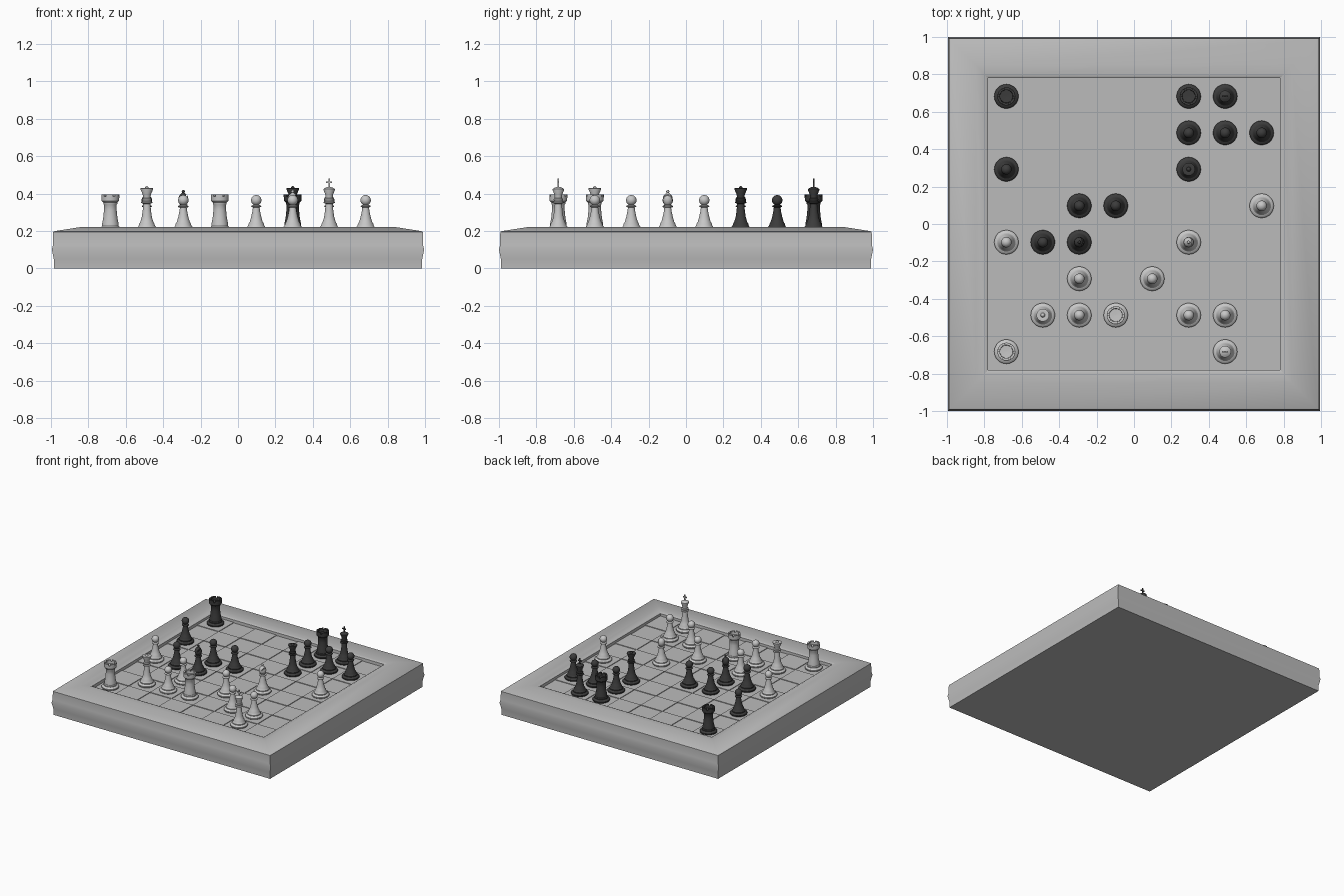
import bpy, bmesh, math
from mathutils import Matrix

if "Cube" in bpy.data.objects:
    bpy.data.objects.remove(bpy.data.objects["Cube"])

SQ = 0.195          # square size
FLOOR = 0.186       # recessed squares
TOP = 0.191         # raised squares, where pieces stand


def material(name, v):
    m = bpy.data.materials.new(name)
    m.diffuse_color = (v, v, v, 1)
    m.use_nodes = True
    m.node_tree.nodes["Principled BSDF"].inputs["Base Color"].default_value = m.diffuse_color
    return m


GREY = material("board grey", 0.5)
LIGHT = material("light piece grey", 0.57)
DARK = material("dark piece grey", 0.045)


def make(name, bm, mat, angle=35):
    bmesh.ops.recalc_face_normals(bm, faces=bm.faces)
    me = bpy.data.meshes.new(name)
    bm.to_mesh(me)
    bm.free()
    me.materials.append(mat)
    ob = bpy.data.objects.new(name, me)
    bpy.context.collection.objects.link(ob)
    bpy.ops.object.select_all(action='DESELECT')
    ob.select_set(True)
    bpy.context.view_layer.objects.active = ob
    bpy.ops.object.shade_smooth_by_angle(angle=math.radians(angle))
    return ob


def box(bm, size, matrix):
    bmesh.ops.create_cube(bm, size=1, matrix=matrix @ Matrix.Diagonal((*size, 1)))


def lathe(bm, profile, n=28):
    """Closed solid of revolution; end rings are filled."""
    rings = [[bm.verts.new((r * math.cos(2 * math.pi * k / n), r * math.sin(2 * math.pi * k / n), z))
              for k in range(n)] for r, z in profile]
    for a, b in zip(rings, rings[1:]):
        for k in range(n):
            bm.faces.new((a[k], a[(k + 1) % n], b[(k + 1) % n], b[k]))
    bm.faces.new(rings[0][::-1])
    bm.faces.new(rings[-1])


def ball(cz, r, a0=-60, a1=86, stretch=1.0, steps=9):
    """Arc points for a round or egg-shaped head."""
    pts = []
    for i in range(steps + 1):
        a = math.radians(a0 + (a1 - a0) * i / steps)
        pts.append((r * math.cos(a), cz + r * stretch * math.sin(a)))
    return pts


# board body: square rings from bottom, up the side, over the frame, to the floor
bm = bmesh.new()
prof = [(.989, 0), (.99, .05), (1.0, .1), (.994, .125), (.993, .194), (.985, .199),
        (.85, .22), (.80, .219), (.781, .21), (.78, FLOOR)]
rings = [[bm.verts.new((sx * h * .995 if h > .8 else sx * h, sy * h, z))
          for sx, sy in ((-1, -1), (1, -1), (1, 1), (-1, 1))] for h, z in prof]
for a, b in zip(rings, rings[1:]):
    for k in range(4):
        bm.faces.new((a[k], a[(k + 1) % 4], b[(k + 1) % 4], b[k]))
bm.faces.new(rings[0][::-1])
bm.faces.new(rings[-1])
make("board_body", bm, GREY)

# raised squares, alternating with the recessed floor
bm = bmesh.new()
for i in range(8):
    for j in range(8):
        if (i + j) % 2:
            box(bm, (SQ, SQ, TOP - FLOOR),
                Matrix.Translation(((i - 3.5) * SQ, (j - 3.5) * SQ, (TOP + FLOOR) / 2)))
make("raised_squares", bm, GREY)

# piece profiles (radius, height); all share the same foot
FOOT = [(.062, 0), (.065, .004), (.065, .012), (.060, .019), (.050, .023), (.050, .030)]
STEM = [(.043, .038), (.042, .046), (.034, .060), (.027, .085)]
PAWN = FOOT + STEM + [(.020, .118), (.018, .136), (.027, .140), (.027, .144), (.016, .149)] + ball(.174, .028)
BISHOP = FOOT + STEM + [(.020, .118), (.018, .134), (.028, .138), (.028, .142), (.018, .146), (.018, .150),
                        (.023, .154)] + ball(.178, .027, -50, 66, 1.25) + \
    [(.007, .213)] + ball(.221, .0085, -50, 84, 1, 5)
ROOK = FOOT + [(.045, .036), (.044, .050), (.038, .080), (.034, .120), (.034, .150), (.037, .155), (.037, .161),
               (.047, .171), (.048, .194), (.035, .194), (.034, .180), (.002, .178)]
TALL = FOOT + STEM + [(.022, .120), (.019, .155), (.030, .160), (.030, .165), (.022, .169),
                      (.026, .177), (.026, .181), (.019, .185)]
QUEEN = TALL + [(.022, .205), (.034, .233), (.034, .238), (.026, .240), (.012, .237)] + ball(.241, .009, 0, 84, 1, 4)
KING = TALL + [(.021, .205), (.031, .230), (.031, .234), (.018, .242), (.006, .246)]
PROFILES = {"pawn": PAWN, "bishop": BISHOP, "rook": ROOK, "queen": QUEEN, "king": KING}


def merlons(bm, n=6, r0=.035, r1=.048, z0=.193, z1=.206):
    """Curved battlement blocks on the tower rim."""
    for k in range(n):
        loops = []
        for s in range(5):
            a = 2 * math.pi / n * (k + .78 * s / 4)
            loops.append([bm.verts.new((r * math.cos(a), r * math.sin(a), z))
                          for r, z in ((r0, z0), (r1, z0), (r1, z1), (r0, z1))])
        for a, b in zip(loops, loops[1:]):
            for q in range(4):
                bm.faces.new((a[q], a[(q + 1) % 4], b[(q + 1) % 4], b[q]))
        bm.faces.new(loops[0])
        bm.faces.new(loops[-1])


def piece(kind, i, j, side, mat):
    bm = bmesh.new()
    lathe(bm, PROFILES[kind])
    if kind == "rook":
        merlons(bm)
    if kind == "king":   # cross on top
        box(bm, (.009, .007, .050), Matrix.Translation((0, 0, .266)))
        box(bm, (.032, .007, .009), Matrix.Translation((0, 0, .271)))
    ob = make(f"{side}_{kind}", bm, mat)
    ob.location = ((i - 3.5) * SQ, (j - 3.5) * SQ, TOP - .001)
    if kind == "bishop":  # slanted slit in the head
        cb = bmesh.new()
        box(cb, (.006, .08, .04), Matrix.Translation((.018, 0, .200)) @ Matrix.Rotation(.5, 4, 'Y'))
        cut = make("slit_cutter", cb, mat)
        cut.location = ob.location
        cut.hide_render = True
        cut.hide_viewport = True
        mod = ob.modifiers.new("slit", 'BOOLEAN')
        mod.operation = 'DIFFERENCE'
        mod.object = cut
        mod.solver = 'EXACT'


# positions as (file, rank)
SETUP = {
    ("light", LIGHT): {
        "pawn": [(0, 3), (7, 4), (2, 2), (4, 2), (2, 1), (5, 1), (6, 1)],
        "rook": [(0, 0), (3, 1)], "queen": [(1, 1)], "king": [(6, 0)], "bishop": [(5, 3)]},
    ("dark", DARK): {
        "pawn": [(5, 6), (6, 6), (7, 6), (0, 5), (2, 4), (3, 4), (1, 3)],
        "rook": [(0, 7), (5, 7)], "queen": [(5, 5)], "king": [(6, 7)], "bishop": [(2, 3)]},
}
for (side, mat), kinds in SETUP.items():
    for kind, squares in kinds.items():
        for i, j in squares:
            piece(kind, i, j, side, mat)
